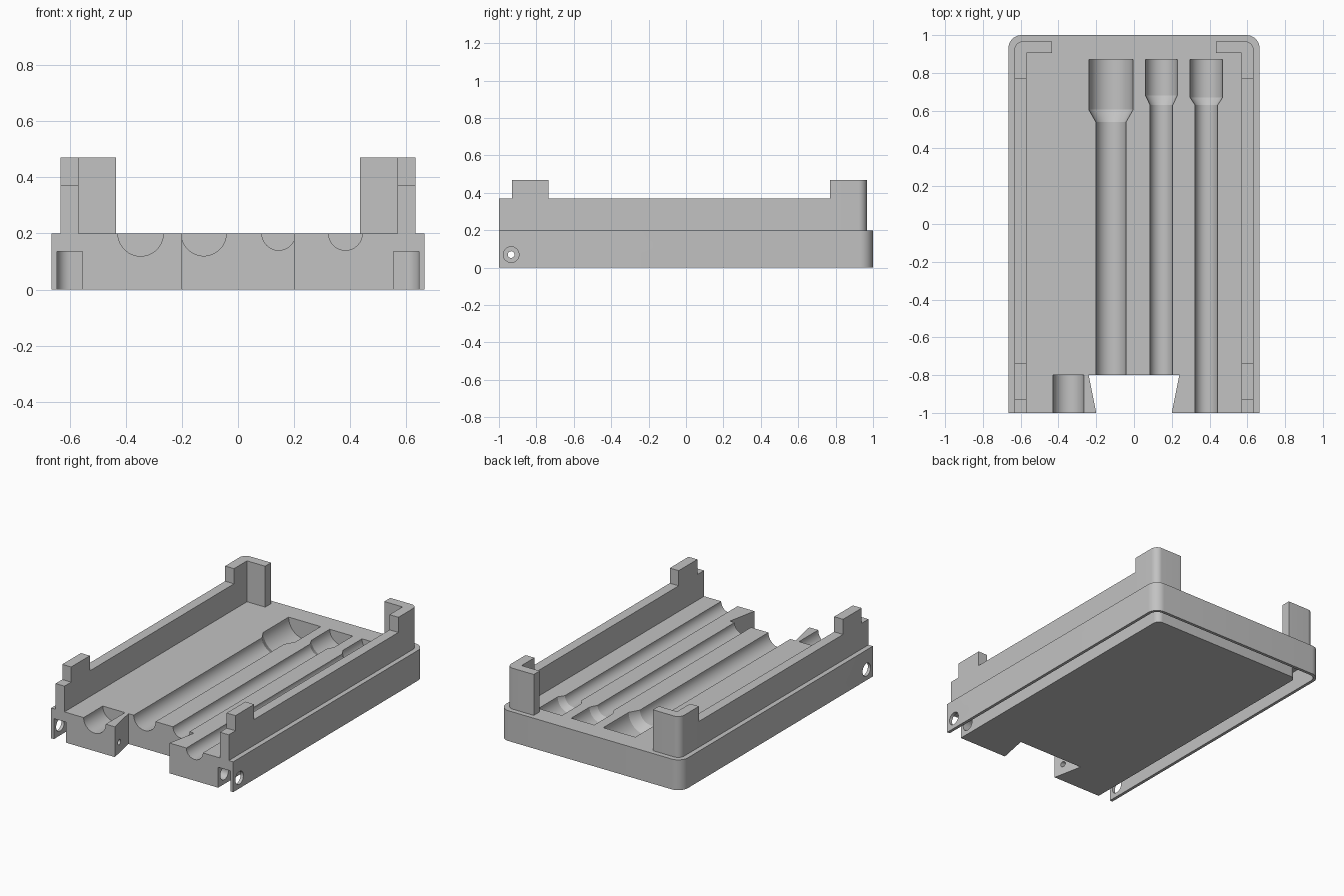
import bpy, bmesh
from math import cos, sin, pi
from mathutils import Vector

cube = bpy.data.objects.get("Cube")
if cube:
    bpy.data.objects.remove(cube, do_unlink=True)

grey = bpy.data.materials.new("matte grey")
grey.use_nodes = True
grey.diffuse_color = (0.54, 0.54, 0.54, 1)
grey.node_tree.nodes["Principled BSDF"].inputs["Base Color"].default_value = grey.diffuse_color


def finish(name, bm):
    bmesh.ops.recalc_face_normals(bm, faces=bm.faces[:])
    mesh = bpy.data.meshes.new(name)
    bm.to_mesh(mesh)
    bm.free()
    mesh.materials.append(grey)
    obj = bpy.data.objects.new(name, mesh)
    bpy.context.collection.objects.link(obj)
    return obj


def prism(name, points, low, high, axis="z"):
    """Extrude an outline: (x, y) along z, or (y, z) along x."""
    bm = bmesh.new()
    place = (lambda a, b: (a, b, low)) if axis == "z" else (lambda a, b: (low, a, b))
    face = bm.faces.new([bm.verts.new(place(a, b)) for a, b in points])
    top = bmesh.ops.extrude_face_region(bm, geom=[face])["geom"]
    shift = Vector((0, 0, high - low)) if axis == "z" else Vector((high - low, 0, 0))
    bmesh.ops.translate(bm, vec=shift, verts=[g for g in top if isinstance(g, bmesh.types.BMVert)])
    return finish(name, bm)


def lathe(name, profile, centre, axis="y", sides=64):
    """Turn a (position, radius) profile about an axis through centre."""
    bm = bmesh.new()
    rings = []
    for pos, r in profile:
        ring = []
        for i in range(sides):
            u, v = r * cos(2 * pi * i / sides), r * sin(2 * pi * i / sides)
            a, b = centre[0] + u, centre[1] + v
            ring.append(bm.verts.new((a, pos, b) if axis == "y" else (pos, a, b)))
        rings.append(ring)
    for p, q in zip(rings, rings[1:]):
        for i in range(sides):
            j = (i + 1) % sides
            bm.faces.new((p[i], p[j], q[j], q[i]))
    bm.faces.new(rings[0])
    bm.faces.new(rings[-1])
    return finish(name, bm)


def arc(cx, cy, r, start, steps=12):
    return [(cx + r * cos(start + pi / 2 * i / steps), cy + r * sin(start + pi / 2 * i / steps))
            for i in range(steps + 1)]


def rounded_back(half, front, back, r):
    """Plan outline with square front corners and rounded back corners."""
    return ([(half, front)] + arc(half - r, back - r, r, 0)
            + arc(r - half, back - r, r, pi / 2) + [(-half, front)])


def cut(obj, cutter):
    cutter.hide_render = True
    mod = obj.modifiers.new("cut", "BOOLEAN")
    mod.operation, mod.solver, mod.object = "DIFFERENCE", "EXACT", cutter
    bpy.context.view_layer.objects.active = obj
    bpy.ops.object.modifier_apply(modifier=mod.name)
    bpy.data.objects.remove(cutter, do_unlink=True)


# Base slab with rounded back corners
TOP = 0.2
base = prism("base", rounded_back(0.665, -1, 1, 0.07), 0, TOP)

# Groove around the underside, open at the front
cut(base, prism("groove_cutter", rounded_back(0.645, -1.1, 0.98, 0.05)
                + rounded_back(0.555, -1.1, 0.89, 0.04)[::-1], -0.1, 0.135))

# Dovetail notch through the front edge
cut(base, prism("notch_cutter", [(-0.18, -1.1), (0.18, -1.1), (0.24, -0.8), (-0.24, -0.8)], -0.1, 0.3))

# Stepped tool channels: x, shaft radius, head radius, taper start, taper end, front end
channels = [(-0.122, 0.08, 0.117, 0.54, 0.605, -0.9),
            (0.145, 0.06, 0.084, 0.63, 0.68, -0.9),
            (0.383, 0.06, 0.086, 0.63, 0.67, -1.1)]
for x, r, head, y0, y1, front in channels:
    cut(base, lathe("channel_cutter", [(front, r), (y0, r), (y1, head), (0.87, head)], (x, TOP)))

# Short channel at the front
cut(base, lathe("short_channel_cutter", [(-1.1, 0.081), (-0.8, 0.081)], (-0.347, TOP)))

# Counterbored screw hole across the front
cut(base, lathe("screw_hole_cutter", [(-0.7, 0.042), (-0.47, 0.042), (-0.47, 0.018), (0.47, 0.018),
                                      (0.47, 0.042), (0.7, 0.042)], (-0.935, 0.07), "x", 32))

# Side rails with front posts, and L-shaped back corner posts
OUT, IN, RAIL, POST = 0.633, 0.568, 0.37, 0.47
rail_side = [(-1, TOP), (-1, RAIL), (-0.93, RAIL), (-0.93, POST), (-0.735, POST), (-0.735, RAIL),
             (0.77, RAIL), (0.77, TOP)]
corner_plan = ([(OUT, 0.77)] + arc(OUT - 0.045, 0.967 - 0.045, 0.045, 0)
               + [(0.435, 0.967), (0.435, 0.905), (IN, 0.905), (IN, 0.77)])
parts = [base]
for side, s in (("left", 1), ("right", -1)):
    low, high = sorted((s * IN, s * OUT))
    parts.append(prism(side + "_rail", rail_side, low, high, "x"))
    parts.append(prism(side + "_corner_post", [(s * x, y) for x, y in corner_plan], TOP, POST))

# Smooth the curved faces, keep edges sharp
bpy.ops.object.select_all(action="DESELECT")
for part in parts:
    part.select_set(True)
bpy.context.view_layer.objects.active = base
bpy.ops.object.shade_smooth_by_angle(angle=pi / 9)
